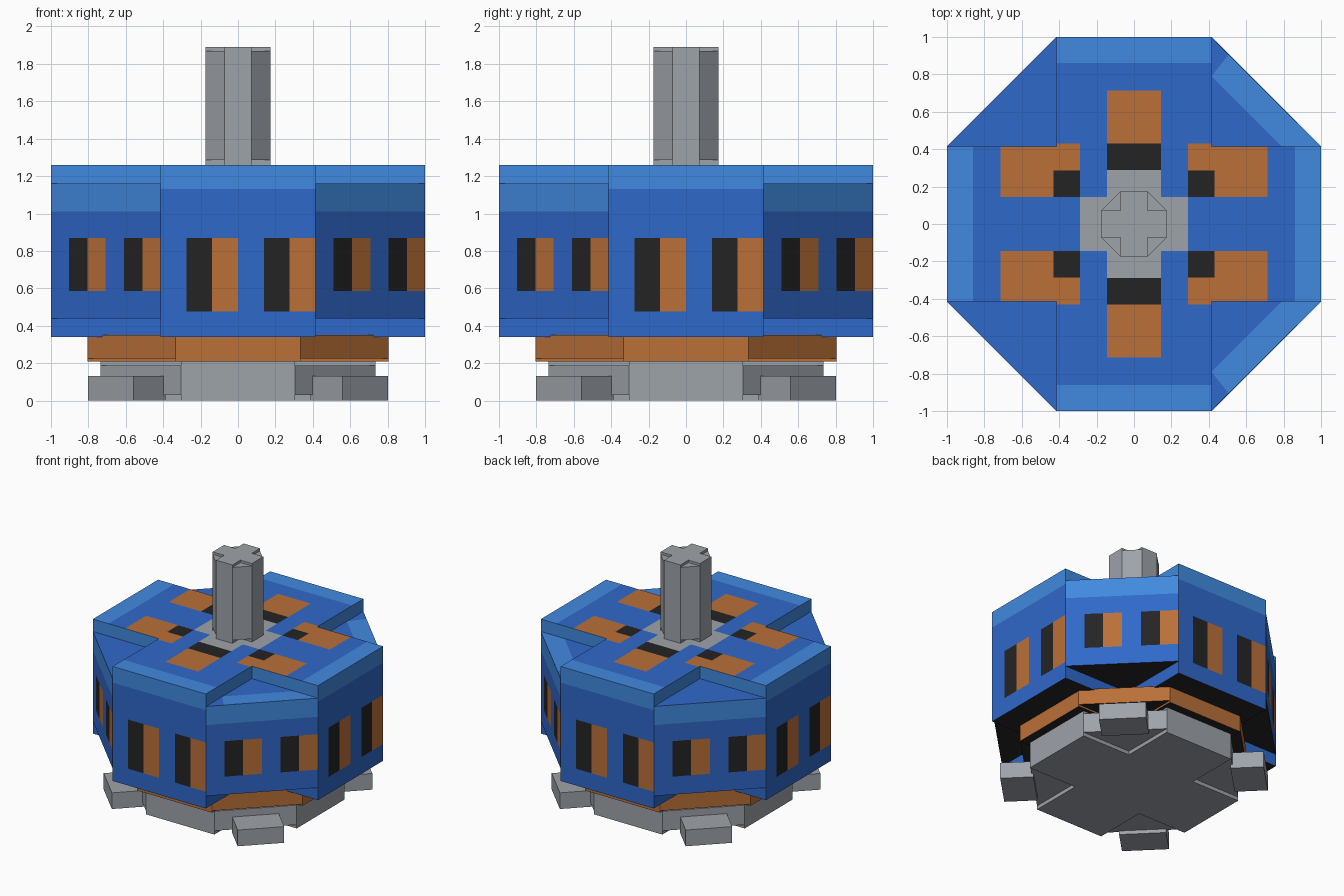
import bpy, bmesh, math
from mathutils import Vector

if "Cube" in bpy.data.objects:
    bpy.data.objects.remove(bpy.data.objects["Cube"])

T = math.tan(math.pi / 8)          # half side of an octagon with apothem 1
Z = Vector((0, 0, 1))
BLUE, LIGHT, DARK, ORANGE, GREY = range(5)


def srgb(r, g, b):
    lin = [((c / 255 + 0.055) / 1.055) ** 2.4 for c in (r, g, b)]
    return (*lin, 1)


MATS = []
for name, rgb in (("blue", (47, 104, 202)), ("light blue", (65, 138, 224)),
                  ("charcoal", (36, 36, 36)), ("copper", (186, 112, 56)),
                  ("steel grey", (158, 163, 170))):
    m = bpy.data.materials.new(name)
    m.diffuse_color = srgb(*rgb)
    m.use_nodes = True
    m.node_tree.nodes["Principled BSDF"].inputs["Base Color"].default_value = m.diffuse_color
    MATS.append(m)


def finish(bm, name):
    bmesh.ops.remove_doubles(bm, verts=bm.verts, dist=0.0005)
    me = bpy.data.meshes.new(name)
    bm.to_mesh(me)
    bm.free()
    for m in MATS:
        me.materials.append(m)
    ob = bpy.data.objects.new(name, me)
    bpy.context.collection.objects.link(ob)
    return ob


def face(bm, pts, mat, normal):
    f = bm.faces.new([bm.verts.new(p) for p in pts])
    f.normal_update()
    if f.normal.dot(normal) < 0:
        f.normal_flip()
    f.material_index = mat


def panel(bm, origin, du, dv, us, vs, rule):
    """Grid of faces; rule(column, row, centre) gives a colour or None."""
    n = du.cross(dv)
    for i in range(len(us) - 1):
        for j in range(len(vs) - 1):
            c = origin + du * (us[i] + us[i + 1]) / 2 + dv * (vs[j] + vs[j + 1]) / 2
            mat = rule(i, j, c)
            if mat is None:
                continue
            face(bm, [origin + du * u + dv * v for u, v in
                      ((us[i], vs[j]), (us[i + 1], vs[j]),
                       (us[i + 1], vs[j + 1]), (us[i], vs[j + 1]))], mat, n)


def window_rule(i, j, c):
    if j == 3:
        return LIGHT
    return (BLUE, DARK, ORANGE)[i % 3] if j == 1 else BLUE


def in_cross(c):
    return abs(c.x) < T or abs(c.y) < T


def top_rule(i, j, c):
    x, y = abs(c.x), abs(c.y)
    if not in_cross(c):
        return ORANGE if 0.29 < x < 0.43 and y < 0.43 else None
    if max(x, y) > 0.86:
        return LIGHT
    if (x < 0.145 and y < 0.29) or (x < 0.29 and y < 0.145):
        return GREY
    if x < 0.145 and y < 0.71:
        return DARK if y < 0.43 else ORANGE
    if 0.29 < x < 0.715 and 0.145 < y < 0.43:
        return DARK if x < 0.43 and y < 0.285 else ORANGE
    return BLUE


def build_body():
    bm = bmesh.new()
    z0, z1, d0, d1 = 0.34, 1.26, 0.44, 1.16
    us = [2 * T * i / 6 for i in range(7)]
    # eight windowed sides
    for k in range(8):
        a = k * math.pi / 4
        n = Vector((math.cos(a), math.sin(a), 0))
        r = Z.cross(n)
        vs = [d0, 0.585, 0.87, 1.01, d1] if k % 2 else [z0, 0.475, 0.87, 1.13, z1]
        panel(bm, n - r * T, r, Z, us, vs, window_rule)
        if k % 2:
            continue
        # arm flanks above and below the recessed corners
        for start, d in ((n + r * T, -n), (n * T - r * T, n)):
            panel(bm, start, d, Z, [0, 1 - T], [z0, d0, d1, z1],
                  lambda i, j, c: (BLUE, None, LIGHT)[j])
    # painted roof and dark underside
    half = [0.145, 0.285, 0.29, T, 0.43, 0.715, 0.86, 1]
    grid = [-g for g in reversed(half)] + half
    X, Y = Vector((1, 0, 0)), Vector((0, 1, 0))
    panel(bm, Z * z1, X, Y, grid, grid, lambda i, j, c: top_rule(i, j, c) if in_cross(c) else None)
    base = [-1, -T, T, 1]
    panel(bm, Z * z0, X, -Y, base, base, lambda i, j, c: DARK if in_cross(c) else None)
    # recessed corner triangles
    tri = [(T, T), (1, T), (T, 1)]
    for sx in (1, -1):
        for sy in (1, -1):
            def poly(pts, z, mat, n):
                face(bm, [(sx * x, sy * y, z) for x, y in pts], mat, n)
            poly(tri, d0, DARK, -Z)
            if sx < 0:
                poly(tri, d1, BLUE, Z)
            else:
                poly([(T, T), (0.79, T), (T, 0.79)], d1, BLUE, Z)
                poly([(T, 0.79), (0.507, 0.907), (T, 1)], d1, BLUE, Z)
                poly([(T, 0.79), (0.79, T), (1, T), (0.507, 0.907)], d1, LIGHT, Z)
    return finish(bm, "windowed_body")


def prism(bm, pts, z0, z1):
    f = bm.faces.new([bm.verts.new((x, y, z0)) for x, y in pts])
    ext = bmesh.ops.extrude_face_region(bm, geom=[f], use_keep_orig=True)
    top = [v for v in ext["geom"] if isinstance(v, bmesh.types.BMVert)]
    bmesh.ops.translate(bm, verts=top, vec=(0, 0, z1 - z0))


def cross_octagon(name, r, z0, z1, d0, d1, mat, under):
    """Octagon whose diagonal corners are set back from the cross arms."""
    bm = bmesh.new()
    h = r * T
    cross = []
    for k in range(4):
        c, s = round(math.cos(k * math.pi / 2)), round(math.sin(k * math.pi / 2))
        cross += [(c * x - s * y, s * x + c * y) for x, y in ((r, -h), (r, h), (h, h))]
    prism(bm, cross, z0, z1)
    for sx in (1, -1):
        for sy in (1, -1):
            prism(bm, [(sx * x, sy * y) for x, y in ((h, h), (r, h), (h, r))], d0, d1)
    bmesh.ops.recalc_face_normals(bm, faces=bm.faces)
    bm.normal_update()
    for f in bm.faces:
        f.material_index = under if f.normal.z < -0.5 else mat
    return finish(bm, name)


build_body()
cross_octagon("collar", 0.805, 0.21, 0.37, 0.225, 0.35, ORANGE, DARK)
cross_octagon("base_plate", 0.735, 0.0, 0.21, 0.03, 0.187, GREY, GREY)
cross_octagon("top_shaft", 0.175, 1.25, 1.89, 1.285, 1.87, GREY, GREY)

# four diagonal feet
for k in range(4):
    bm = bmesh.new()
    a = math.pi / 4 + k * math.pi / 2
    n, t = (math.cos(a), math.sin(a)), (-math.sin(a), math.cos(a))
    prism(bm, [(n[0] * u + t[0] * v, n[1] * u + t[1] * v) for u, v in
               ((0.72, -0.172), (0.963, -0.172), (0.963, 0.172), (0.72, 0.172))], 0, 0.13)
    bmesh.ops.recalc_face_normals(bm, faces=bm.faces)
    for f in bm.faces:
        f.material_index = GREY
    finish(bm, f"foot_{k + 1}")
